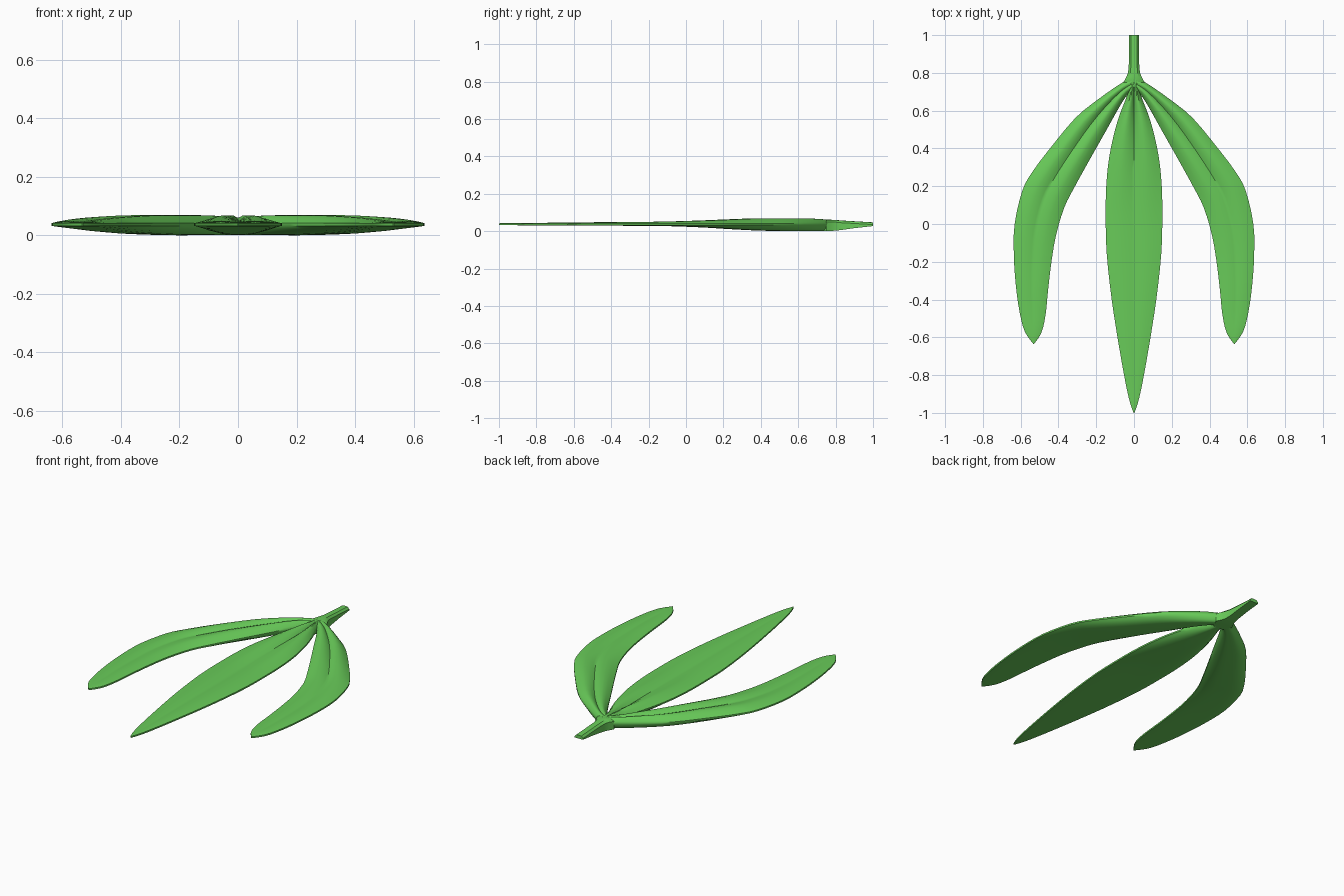
import bpy, bmesh, math

green = bpy.data.materials.new("leaf_green")
green.diffuse_color = (0.14, 0.60, 0.10, 1)
EDGE = 0.04      # height of the leaf rim


def smooth_rows(rows, n=3):
    """Catmull-Rom interpolation between the station rows."""
    out = []
    for i in range(len(rows) - 1):
        a, b, c, d = (rows[max(i - 1, 0)], rows[i], rows[i + 1],
                      rows[min(i + 2, len(rows) - 1)])
        for k in range(n):
            t = k / n
            out.append([0.5 * (2 * q + (r - p) * t + (2 * p - 5 * q + 4 * r - s) * t * t
                               + (3 * q - p - 3 * r + s) * t ** 3)
                        for p, q, r, s in zip(a, b, c, d)])
    return out + [list(rows[-1])]


def loft(name, rings, angle):
    """Skin a list of closed rings and cap both ends."""
    bm = bmesh.new()
    loops = [[bm.verts.new(p) for p in ring] for ring in rings]
    n = len(loops[0])
    for a, b in zip(loops, loops[1:]):
        for i in range(n):
            j = (i + 1) % n
            bm.faces.new((a[i], a[j], b[j], b[i]))
    bm.faces.new(loops[0])
    bm.faces.new(loops[-1])
    bmesh.ops.recalc_face_normals(bm, faces=bm.faces[:])
    me = bpy.data.meshes.new(name)
    bm.to_mesh(me)
    bm.free()
    ob = bpy.data.objects.new(name, me)
    bpy.context.collection.objects.link(ob)
    me.materials.append(green)
    bpy.ops.object.select_all(action='DESELECT')
    ob.select_set(True)
    bpy.context.view_layer.objects.active = ob
    bpy.ops.object.shade_smooth_by_angle(angle=math.radians(angle))
    return ob


def leaf(name, rows, side=1):
    """Row: outer x, outer y, inner x, inner y, top z, groove depth, bottom z."""
    us = [-1, -0.9, -0.75, -0.55, -0.38, -0.2, -0.08, 0, 0.08, 0.2, 0.38, 0.55, 0.75, 0.9, 1]
    rings = []
    for ox, oy, ix, iy, top, groove, bot in smooth_rows(rows):
        def pt(u, z):
            t = (u + 1) / 2
            return (side * (ox + (ix - ox) * t), oy + (iy - oy) * t, z)
        hi, lo = EDGE + 0.004, EDGE - 0.005
        upper = [pt(u, hi + (top - hi) * (1 - abs(u) ** 2.4)
                    - groove * max(0, 1 - abs(u) / 0.55) ** 1.5) for u in us]
        lower = [pt(u, lo + (bot - lo) * (1 - u ** 4)) for u in reversed(us)]
        rings.append(upper + lower)
    return loft(name, rings, 40)


# Middle leaflet: y, half width, top, groove, bottom
middle = [(0.78, 0.022, 0.066, 0.004, 0.006), (0.69, 0.034, 0.076, 0.022, 0.004),
          (0.60, 0.068, 0.079, 0.030, 0.004), (0.50, 0.100, 0.078, 0.029, 0.005),
          (0.35, 0.132, 0.072, 0.022, 0.012), (0.20, 0.147, 0.063, 0.014, 0.021),
          (0.05, 0.150, 0.056, 0.008, 0.028), (-0.15, 0.145, 0.054, 0.006, 0.031),
          (-0.40, 0.118, 0.053, 0.005, 0.032), (-0.65, 0.079, 0.050, 0.003, 0.033),
          (-0.85, 0.043, 0.047, 0.001, 0.034), (-0.95, 0.020, 0.046, 0, 0.035),
          (-1.00, 0.002, 0.045, 0, 0.035)]
leaf("middle_leaflet", [(w, y, -w, y, t, g, b) for y, w, t, g, b in middle])

# Side leaflets, mirrored left and right
side_rows = [(0.00, 0.785, -0.015, 0.715, 0.064, 0.002, 0.006),
             (0.08, 0.737, 0.030, 0.690, 0.072, 0.012, 0.004),
             (0.19, 0.660, 0.080, 0.615, 0.078, 0.022, 0.003),
             (0.31, 0.562, 0.150, 0.490, 0.079, 0.025, 0.003),
             (0.445, 0.400, 0.235, 0.340, 0.078, 0.022, 0.007),
             (0.535, 0.280, 0.315, 0.195, 0.072, 0.018, 0.014),
             (0.59, 0.180, 0.370, 0.085, 0.066, 0.013, 0.021),
             (0.632, 0.00, 0.413, -0.060, 0.059, 0.008, 0.028),
             (0.636, -0.17, 0.437, -0.200, 0.055, 0.006, 0.031),
             (0.625, -0.33, 0.455, -0.350, 0.053, 0.004, 0.032),
             (0.605, -0.47, 0.468, -0.480, 0.050, 0.002, 0.033),
             (0.578, -0.57, 0.490, -0.575, 0.048, 0, 0.034),
             (0.533, -0.635, 0.529, -0.635, 0.045, 0, 0.035)]
leaf("right_leaflet", side_rows)
leaf("left_leaflet", side_rows, -1)

# Stem with a flared foot: y, half width, bottom, top
stem = [(1.00, 0.027, 0.030, 0.050), (0.90, 0.027, 0.019, 0.056),
        (0.83, 0.028, 0.009, 0.060), (0.80, 0.032, 0.006, 0.063),
        (0.775, 0.042, 0.004, 0.064), (0.75, 0.055, 0.004, 0.063),
        (0.70, 0.032, 0.004, 0.057)]
loft("stem", [[(-w, y, b), (w, y, b), (w, y, t - 0.012), (w * 0.6, y, t - 0.001), (0, y, t),
               (-w * 0.6, y, t - 0.001), (-w, y, t - 0.012)] for y, w, b, t in stem], 35)

# Rest everything exactly on the ground
low = min(v.co.z for o in bpy.data.objects for v in o.data.vertices)
for o in bpy.data.objects:
    o.location.z -= low
